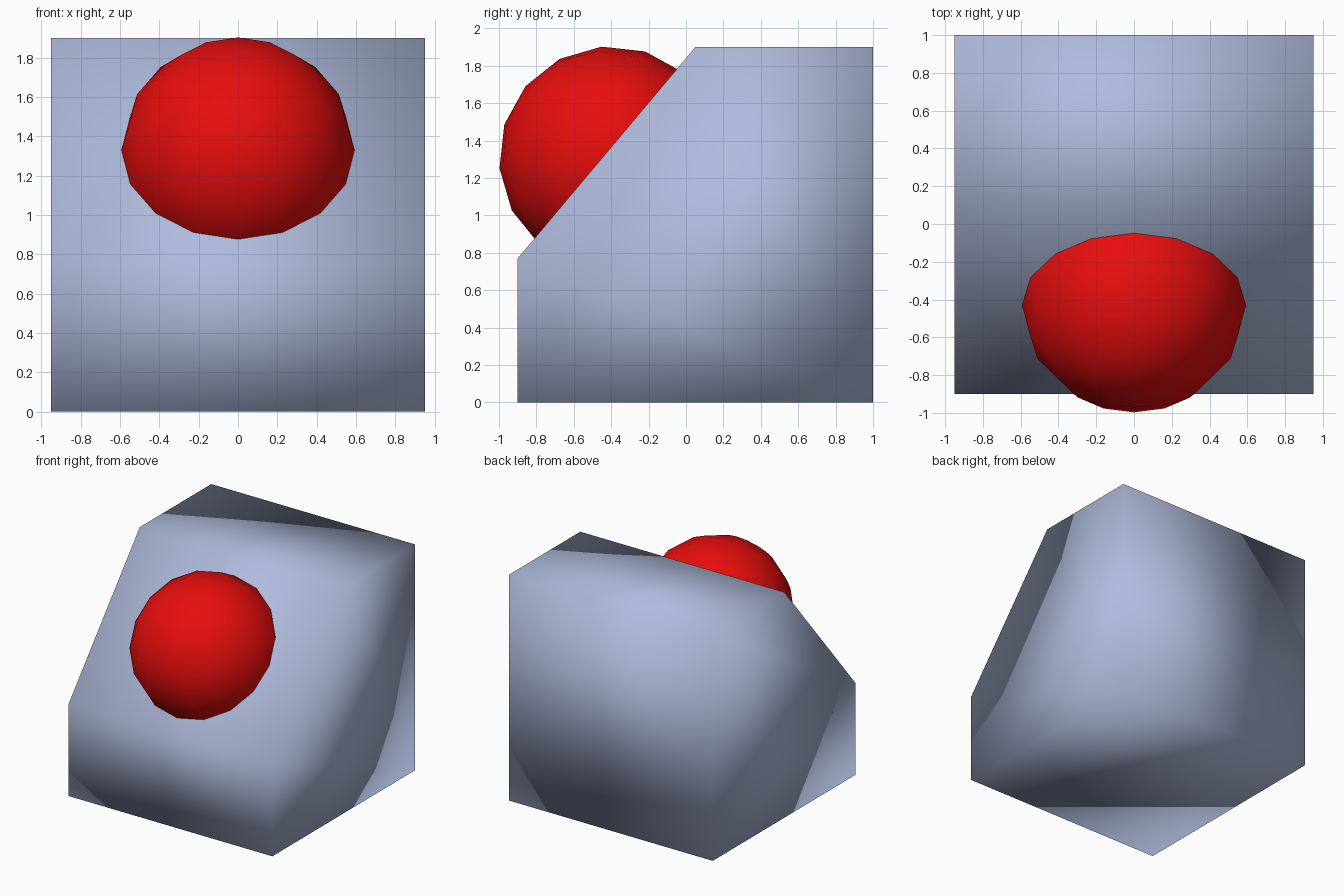
import bpy, bmesh, math
from mathutils import Vector, Matrix

if "Cube" in bpy.data.objects:
    bpy.data.objects.remove(bpy.data.objects["Cube"])


def material(name, rgb):
    m = bpy.data.materials.new(name)
    m.diffuse_color = (*rgb, 1)
    m.use_nodes = True
    m.node_tree.nodes["Principled BSDF"].inputs["Base Color"].default_value = m.diffuse_color
    return m


def make_object(name, bm, mat):
    bmesh.ops.recalc_face_normals(bm, faces=bm.faces)
    for f in bm.faces:
        f.smooth = True
    me = bpy.data.meshes.new(name)
    bm.to_mesh(me)
    bm.free()
    me.materials.append(mat)
    ob = bpy.data.objects.new(name, me)
    bpy.context.collection.objects.link(ob)
    return ob


blue_grey = material("blue grey", (0.43, 0.50, 0.72))
red = material("red", (0.80, 0.004, 0.004))

# Housing: side profile (y, z) with a sloped front, extruded across x
profile = [(-0.9, 0), (1.0, 0), (1.0, 1.9), (0.05, 1.9), (-0.9, 0.77)]
bm = bmesh.new()
side = bm.faces.new([bm.verts.new((-0.95, y, z)) for y, z in profile])
ext = bmesh.ops.extrude_face_region(bm, geom=[side], use_keep_orig=True)
bmesh.ops.translate(bm, vec=(1.9, 0, 0),
                    verts=[g for g in ext["geom"] if isinstance(g, bmesh.types.BMVert)])
make_object("housing", bm, blue_grey)

# Button: low-poly ball sunk just past its middle into the slope
low, high = Vector((0, -0.9, 0.77)), Vector((0, 0.05, 1.9))
slope = (high - low).normalized()
normal = Vector((0, -slope.z, slope.y))
bm = bmesh.new()
bmesh.ops.create_uvsphere(bm, u_segments=16, v_segments=8, radius=0.6)
button = make_object("button", bm, red)
button.rotation_euler = (math.atan2(slope.z, slope.y), 0, 0)
button.location = Vector((0, -0.43, 1.33)) - normal * 0.04
